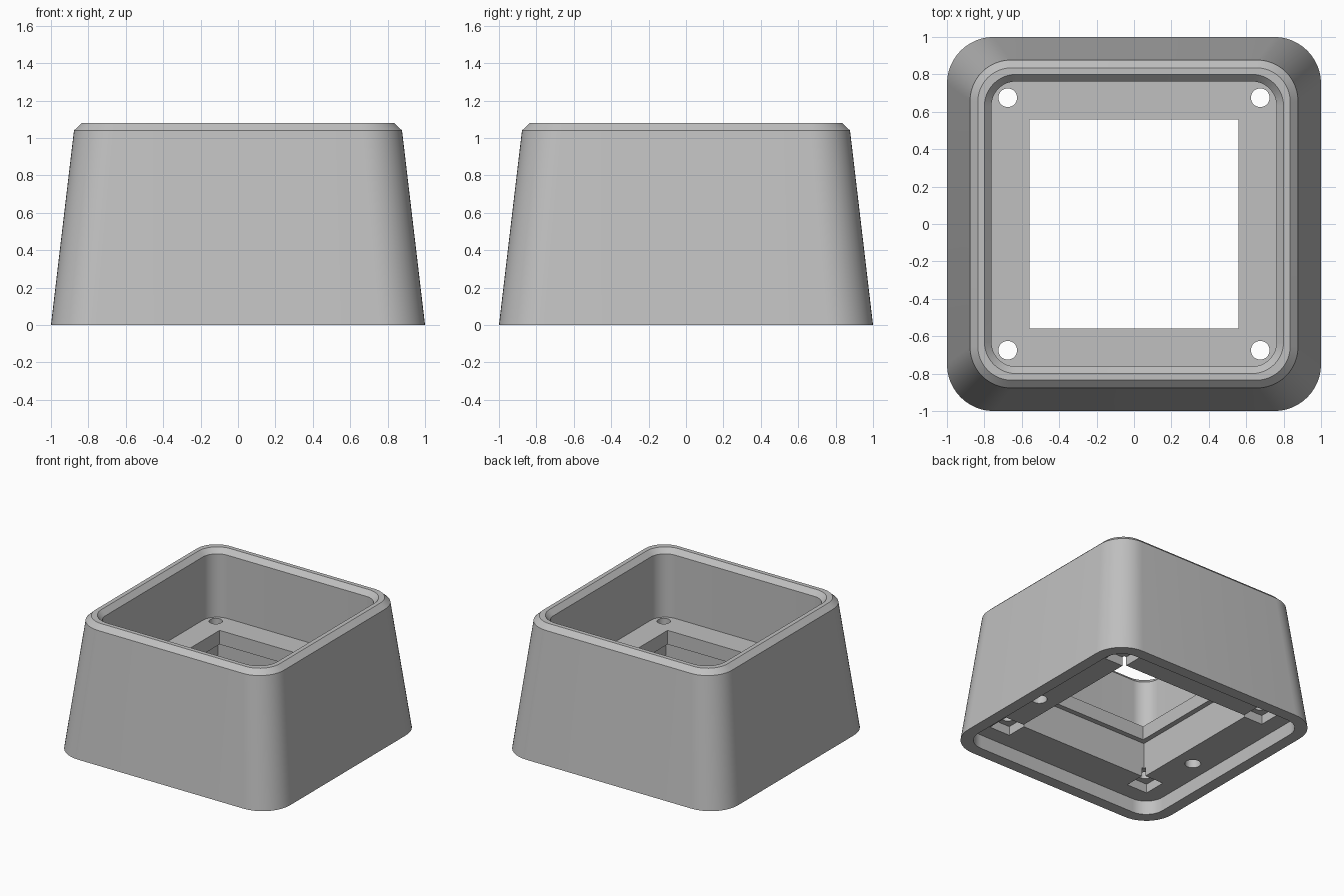
import bpy, bmesh, math

cube = bpy.data.objects.get("Cube")
if cube:
    bpy.data.objects.remove(cube, do_unlink=True)

grey = bpy.data.materials.new("plain grey")
grey.use_nodes = True
colour = (0.53, 0.53, 0.53, 1)
grey.diffuse_color = colour
grey.node_tree.nodes["Principled BSDF"].inputs["Base Color"].default_value = colour

CORNER_STEPS = 12


def rounded_square(bm, half, radius, z):
    """Ring of vertices for a square with rounded corners."""
    ring = []
    for corner in range(4):
        middle = math.pi / 4 + corner * math.pi / 2
        cx = math.copysign(half - radius, math.cos(middle))
        cy = math.copysign(half - radius, math.sin(middle))
        for i in range(CORNER_STEPS + 1):
            a = (corner + i / CORNER_STEPS) * math.pi / 2
            ring.append(bm.verts.new((cx + radius * math.cos(a),
                                      cy + radius * math.sin(a), z)))
    return ring


def loft_closed(name, sections):
    """Skin the sections in order and join the last to the first."""
    bm = bmesh.new()
    rings = [rounded_square(bm, *s) for s in sections]
    for k, low in enumerate(rings):
        high = rings[(k + 1) % len(rings)]
        for i in range(len(low)):
            j = (i + 1) % len(low)
            bm.faces.new((low[i], low[j], high[j], high[i]))
    bmesh.ops.remove_doubles(bm, verts=bm.verts, dist=1e-5)
    bmesh.ops.recalc_face_normals(bm, faces=bm.faces)
    mesh = bpy.data.meshes.new(name)
    bm.to_mesh(mesh)
    bm.free()
    mesh.materials.append(grey)
    obj = bpy.data.objects.new(name, mesh)
    bpy.context.collection.objects.link(obj)
    return obj


def cut(target, x, y, z0, z1, half, round_hole):
    """Cut a round or square hole between two heights."""
    place = (x, y, (z0 + z1) / 2)
    if round_hole:
        bpy.ops.mesh.primitive_cylinder_add(vertices=32, radius=half,
                                            depth=z1 - z0, location=place)
        cutter = bpy.context.object
    else:
        bpy.ops.mesh.primitive_cube_add(size=1, location=place)
        cutter = bpy.context.object
        cutter.scale = (2 * half, 2 * half, z1 - z0)
    cutter.hide_render = True
    cutter.data.materials.append(grey)
    mod = target.modifiers.new("hole", "BOOLEAN")
    mod.operation = "DIFFERENCE"
    mod.solver = "EXACT"
    mod.object = cutter
    bpy.context.view_layer.objects.active = target
    bpy.ops.object.modifier_apply(modifier=mod.name)
    bpy.data.objects.remove(cutter, do_unlink=True)


# Tapered housing: outer wall, bevelled rim, cup, floor opening, base recess
housing = loft_closed("housing", [
    (1.0, 0.25, 0), (0.877, 0.22, 1.04), (0.835, 0.18, 1.08),
    (0.80, 0.17, 1.08), (0.762, 0.13, 1.04), (0.762, 0.13, 0.52),
    (0.558, 0, 0.52), (0.558, 0, 0.405),
    (0.60, 0, 0.405), (0.60, 0, 0.115),
    (0.905, 0.16, 0.115), (0.905, 0.16, 0),
])

# Corner screw holes with square pockets underneath
for sx in (-1, 1):
    for sy in (-1, 1):
        cut(housing, sx * 0.675, sy * 0.675, 0.05, 0.19, 0.095, False)
        cut(housing, sx * 0.675, sy * 0.675, 0.15, 0.6, 0.05, True)

# Blind round holes in the underside
for sx in (-1, 1):
    cut(housing, sx * 0.755, -0.21, 0.05, 0.3, 0.06, True)

bpy.ops.object.select_all(action="DESELECT")
housing.select_set(True)
bpy.context.view_layer.objects.active = housing
bpy.ops.object.shade_smooth_by_angle(angle=math.radians(25))
